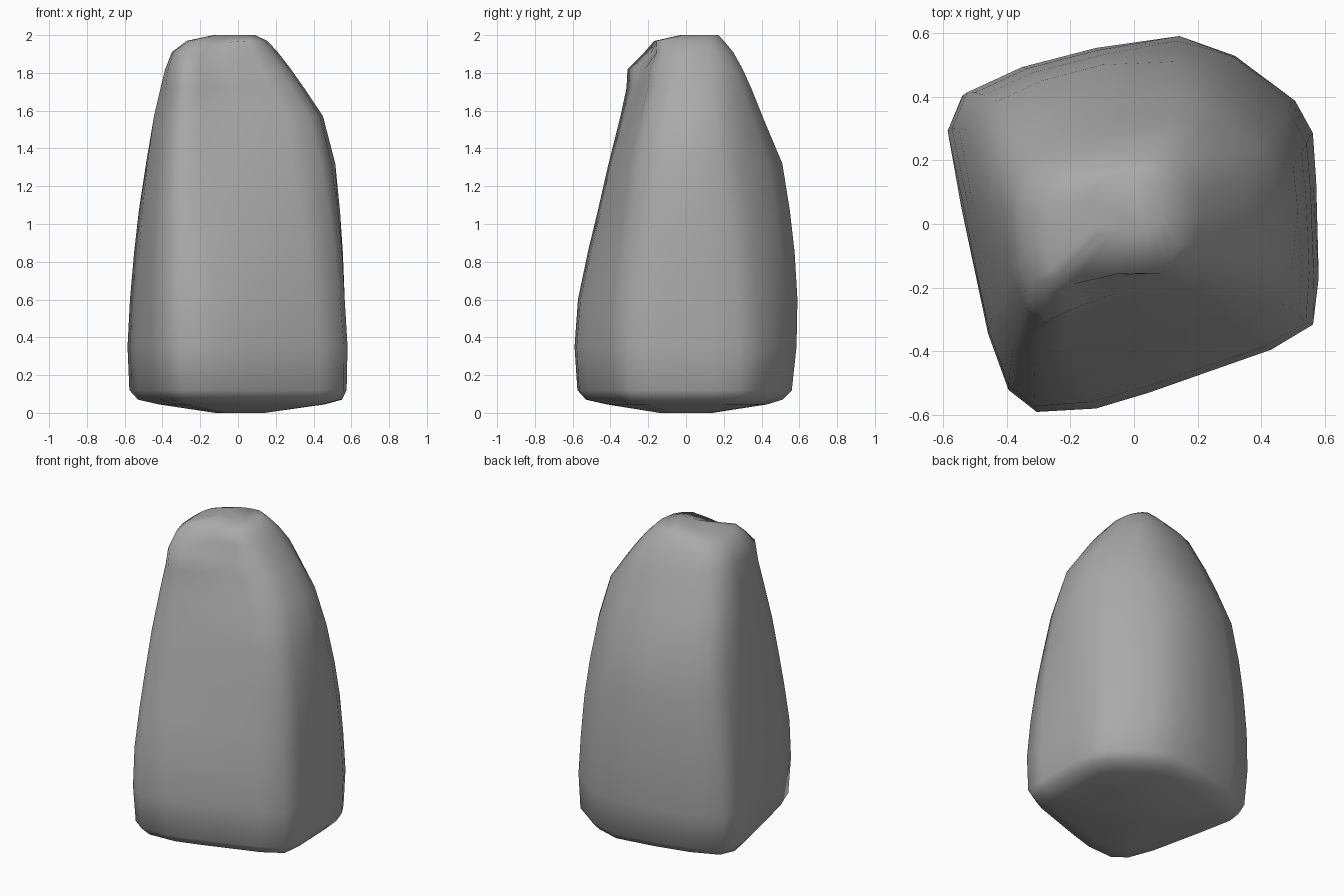
import bpy, bmesh
from mathutils import Vector

if "Cube" in bpy.data.objects:
    bpy.data.objects.remove(bpy.data.objects["Cube"], do_unlink=True)

stone = bpy.data.materials.new("grey stone")
stone.use_nodes = True
grey = (0.4, 0.4, 0.4, 1)
stone.diffuse_color = grey
stone.node_tree.nodes["Principled BSDF"].inputs["Base Color"].default_value = grey

# Matching outlines of foot, waist, shoulder and crest, from the front right corner round
foot = [(-.30, -.59), (-.11, -.58), (.05, -.53), (.44, -.39), (.57, -.31), (.585, -.16),
        (.575, .15), (.565, .30), (.51, .40), (.32, .54), (.15, .595), (-.12, .55),
        (-.36, .49), (-.54, .41), (-.585, .30), (-.54, .06), (-.455, -.34), (-.39, -.52)]
waist = [(-.31, -.41), (-.2, -.39), (0, -.36), (.29, -.30), (.44, -.24), (.495, -.14),
         (.515, .04), (.50, .18), (.44, .285), (.28, .43), (.13, .51), (-.1, .5),
         (-.29, .45), (-.43, .385), (-.487, .28), (-.48, .06), (-.42, -.24), (-.37, -.36)]
shoulder = [(-.28, -.31), (-.20, -.27), (-.06, -.22), (.13, -.19), (.22, -.15), (.27, -.07),
            (.28, .04), (.27, .12), (.25, .18), (.19, .25), (.12, .29), (-.06, .28),
            (-.2, .25), (-.31, .2), (-.37, .13), (-.385, .03), (-.37, -.14), (-.33, -.25)]
crest = [(-.24, -.17), (-.16, -.17), (-.05, -.165), (.06, -.155), (.11, -.12), (.14, -.07),
         (.155, .02), (.15, .08), (.14, .13), (.11, .17), (.05, .20), (-.05, .19),
         (-.13, .17), (-.20, .14), (-.25, .09), (-.27, .03), (-.27, -.07), (-.26, -.14)]
keys = [(.2, foot), (1.32, waist), (1.82, shoulder), (1.97, crest)]

# Height, x range and y range of each ring
rings = [(0, -.12, .14, -.14, .14), (.045, -.42, .46, -.42, .43), (.07, -.53, .55, -.53, .51),
         (.12, -.575, .575, -.575, .56), (.35, -.585, .58, -.59, .585),
         (.6, -.572, .565, -.572, .59), (.85, -.55, .555, -.52, .575),
         (1.07, -.525, .54, -.467, .55), (1.32, -.487, .515, -.41, .51),
         (1.57, -.445, .45, -.347, .405), (1.72, -.41, .35, -.315, .345),
         (1.82, -.385, .28, -.31, .30), (1.91, -.35, .21, -.22, .25),
         (1.97, -.27, .155, -.17, .20), (2, -.13, .09, -.03, .17)]


def fit(values, low, high):
    a, b = min(values), max(values)
    return [low + (v - a) / (b - a) * (high - low) for v in values]


def outline(z):
    z = min(max(z, keys[0][0]), keys[-1][0])
    for (z0, lower), (z1, upper) in zip(keys, keys[1:]):
        if z <= z1:
            t = ((z - z0) / (z1 - z0)) ** 1.35
            return [Vector(a).lerp(Vector(b), t) for a, b in zip(lower, upper)]


# Loft the body through the rings
bm = bmesh.new()
loops = []
for z, x0, x1, y0, y1 in rings:
    pts = outline(z)
    xs = fit([p.x for p in pts], x0, x1)
    ys = fit([p.y for p in pts], y0, y1)
    loops.append([bm.verts.new((x, y, z)) for x, y in zip(xs, ys)])
n = len(foot)
for low, high in zip(loops, loops[1:]):
    for i in range(n):
        j = (i + 1) % n
        bm.faces.new((low[i], low[j], high[j], high[i]))
bm.faces.new(loops[0][::-1])
bm.faces.new(loops[-1])

# Chipped notch beside the crest
chip = Vector((-.13, -.18, 1.94))
for v in bm.verts:
    near = max(0, 1 - (v.co - chip).length / .12)
    v.co += Vector((0, .03, -.03)) * near

mesh = bpy.data.meshes.new("standing_stone")
bm.to_mesh(mesh)
bm.free()
mesh.materials.append(stone)
body = bpy.data.objects.new("standing_stone", mesh)
bpy.context.collection.objects.link(body)
bpy.context.view_layer.objects.active = body
body.select_set(True)
bpy.ops.object.shade_smooth()
